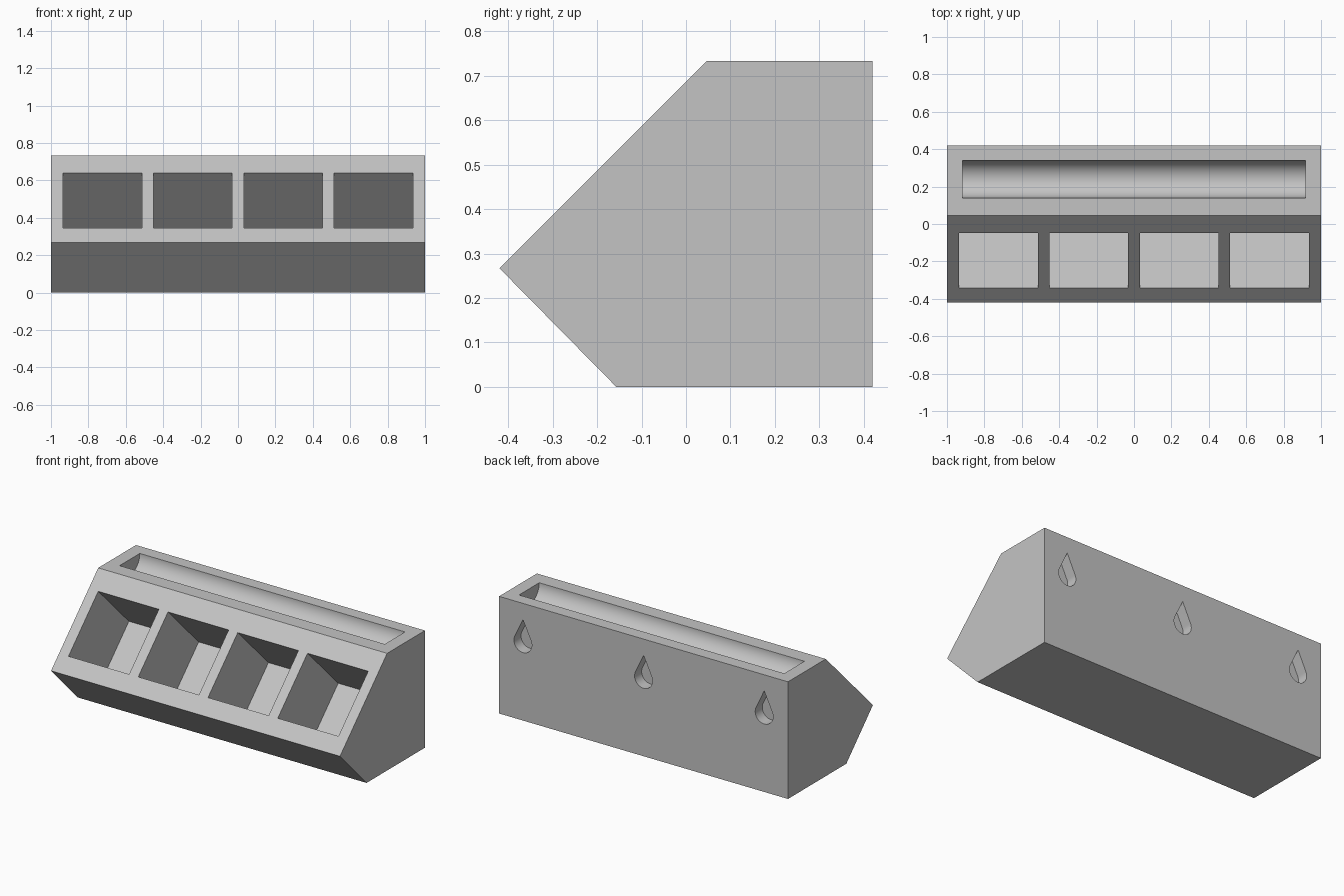
import bpy, bmesh, math
from mathutils import Vector

cube = bpy.data.objects.get("Cube")
if cube:
    bpy.data.objects.remove(cube, do_unlink=True)

grey = bpy.data.materials.new("light grey")
grey.use_nodes = True
colour = (0.55, 0.55, 0.55, 1)
grey.diffuse_color = colour
grey.node_tree.nodes["Principled BSDF"].inputs["Base Color"].default_value = colour


def prism(name, outline, start, end, axis="X"):
    """Extrude a (y, z) outline along x, or an (x, z) outline along y."""
    bm = bmesh.new()
    if axis == "X":
        verts = [bm.verts.new((start, a, b)) for a, b in outline]
        step = Vector((end - start, 0, 0))
    else:
        verts = [bm.verts.new((a, start, b)) for a, b in outline]
        step = Vector((0, end - start, 0))
    face = bm.faces.new(verts)
    result = bmesh.ops.extrude_face_region(bm, geom=[face], use_keep_orig=True)
    moved = [v for v in result["geom"] if isinstance(v, bmesh.types.BMVert)]
    bmesh.ops.translate(bm, verts=moved, vec=step)
    bmesh.ops.recalc_face_normals(bm, faces=bm.faces)
    mesh = bpy.data.meshes.new(name)
    bm.to_mesh(mesh)
    bm.free()
    mesh.materials.append(grey)
    obj = bpy.data.objects.new(name, mesh)
    bpy.context.collection.objects.link(obj)
    return obj


def arc(cx, cz, radius, first, last, count):
    angles = [math.radians(first + (last - first) * i / count) for i in range(count + 1)]
    return [(cx + radius * math.cos(a), cz + radius * math.sin(a)) for a in angles]


# Body: five-sided profile with a sloping front
body = prism("rack_body", [(-0.42, 0.267), (-0.157, 0), (0.42, 0),
                           (0.42, 0.733), (0.046, 0.733)], -1, 1)
cutters = []

# Four square pockets sunk at right angles to the slope
low, high, depth, clear = (-0.342, 0.346), (-0.048, 0.64), 0.304, 0.05
pocket = [(low[0] - clear, low[1] + clear), (low[0] + depth, low[1] - depth),
          (high[0] + depth, high[1] - depth), (high[0] - clear, high[1] + clear)]
for i in range(4):
    x = (i - 1.5) * 0.483
    cutters.append(prism("pocket_cutter", pocket, x - 0.21, x + 0.21))

# Half-round tray along the top
tray = [(0.14, 0.8)] + arc(0.24, 0.733, 0.1, 180, 360, 40) + [(0.34, 0.8)]
cutters.append(prism("tray_cutter", tray, -0.918, 0.918))

# Three teardrop hanging holes in the back
radius, centre, apex = 0.062, 0.487, 0.632
tangent = math.degrees(math.acos(radius / (apex - centre)))
for x in (-0.835, 0, 0.835):
    drop = arc(x, centre, radius, 90 + tangent, 450 - tangent, 32) + [(x, apex)]
    cutters.append(prism("hanging_hole_cutter", drop, 0.35, 0.5, "Y"))

# Cut everything out of the body
bpy.ops.object.select_all(action="DESELECT")
bpy.context.view_layer.objects.active = body
body.select_set(True)
for cutter in cutters:
    cutter.hide_render = True
    mod = body.modifiers.new("cut", "BOOLEAN")
    mod.operation = "DIFFERENCE"
    mod.solver = "EXACT"
    mod.object = cutter
    bpy.ops.object.modifier_apply(modifier=mod.name)
    bpy.data.objects.remove(cutter, do_unlink=True)

bpy.ops.object.shade_smooth_by_angle(angle=math.radians(30))
